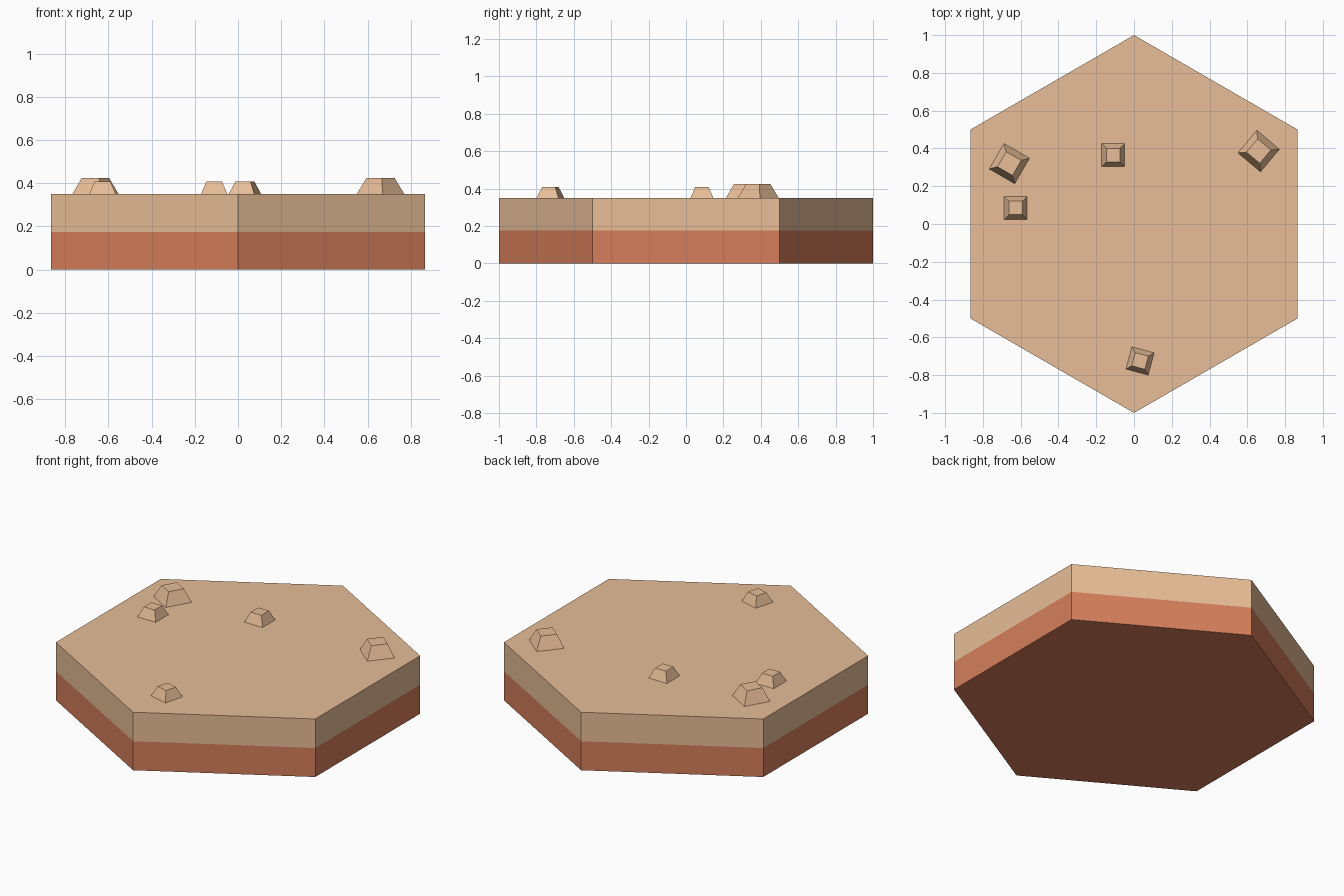
import bpy, bmesh
from math import radians, sqrt
from mathutils import Matrix

if "Cube" in bpy.data.objects:
    bpy.data.objects.remove(bpy.data.objects["Cube"])

H, SEAM = 0.35, 0.175


def material(name, color):
    m = bpy.data.materials.new(name)
    m.diffuse_color = (*color, 1)
    m.use_nodes = True
    m.node_tree.nodes["Principled BSDF"].inputs["Base Color"].default_value = m.diffuse_color
    return m


sand = material("sand", (0.80, 0.51, 0.31))
dirt = material("dirt", (0.67, 0.21, 0.105))


def prism(name, sides, r_low, r_top, height, turn, mats):
    """Flat-sided prism or frustum standing on its local z = 0."""
    bm = bmesh.new()
    bmesh.ops.create_cone(bm, cap_ends=True, segments=sides, radius1=r_low,
                          radius2=r_top, depth=height,
                          matrix=Matrix.Rotation(radians(turn), 4, 'Z')
                          @ Matrix.Translation((0, 0, height / 2)))
    if len(mats) > 1:
        # split the walls into two coloured bands
        bmesh.ops.bisect_plane(bm, geom=bm.verts[:] + bm.edges[:] + bm.faces[:],
                               plane_co=(0, 0, SEAM), plane_no=(0, 0, 1))
        for f in bm.faces:
            f.material_index = int(f.calc_center_median().z < SEAM)
    mesh = bpy.data.meshes.new(name)
    bm.to_mesh(mesh)
    bm.free()
    for m in mats:
        mesh.materials.append(m)
    ob = bpy.data.objects.new(name, mesh)
    bpy.context.collection.objects.link(ob)
    return ob


# Hexagonal ground tile, corners pointing along y
prism("hex_tile", 6, 1, 1, H, 0, [sand, dirt])
tile = bpy.data.objects["hex_tile"]
# turn so that a corner lies on +y whatever corner the primitive starts on
if max(v.co.y for v in tile.data.vertices) < 0.99:
    tile.data.transform(Matrix.Rotation(radians(30), 4, 'Z'))

# Scattered stones: x, y, turn, base half width, top half width, height
small, big = (0.061, 0.036, 0.058), (0.078, 0.046, 0.075)
stones = [(-0.11, 0.365, 0, small), (-0.627, 0.085, 0, small),
          (0.032, -0.725, -15, small), (-0.66, 0.32, -30, big),
          (0.66, 0.386, -40, big)]
for i, (x, y, turn, (low, top, h)) in enumerate(stones, 1):
    stone = prism(f"stone_{i}", 4, low * sqrt(2), top * sqrt(2), h,
                  turn + 45, [sand])
    stone.location = (x, y, H)
